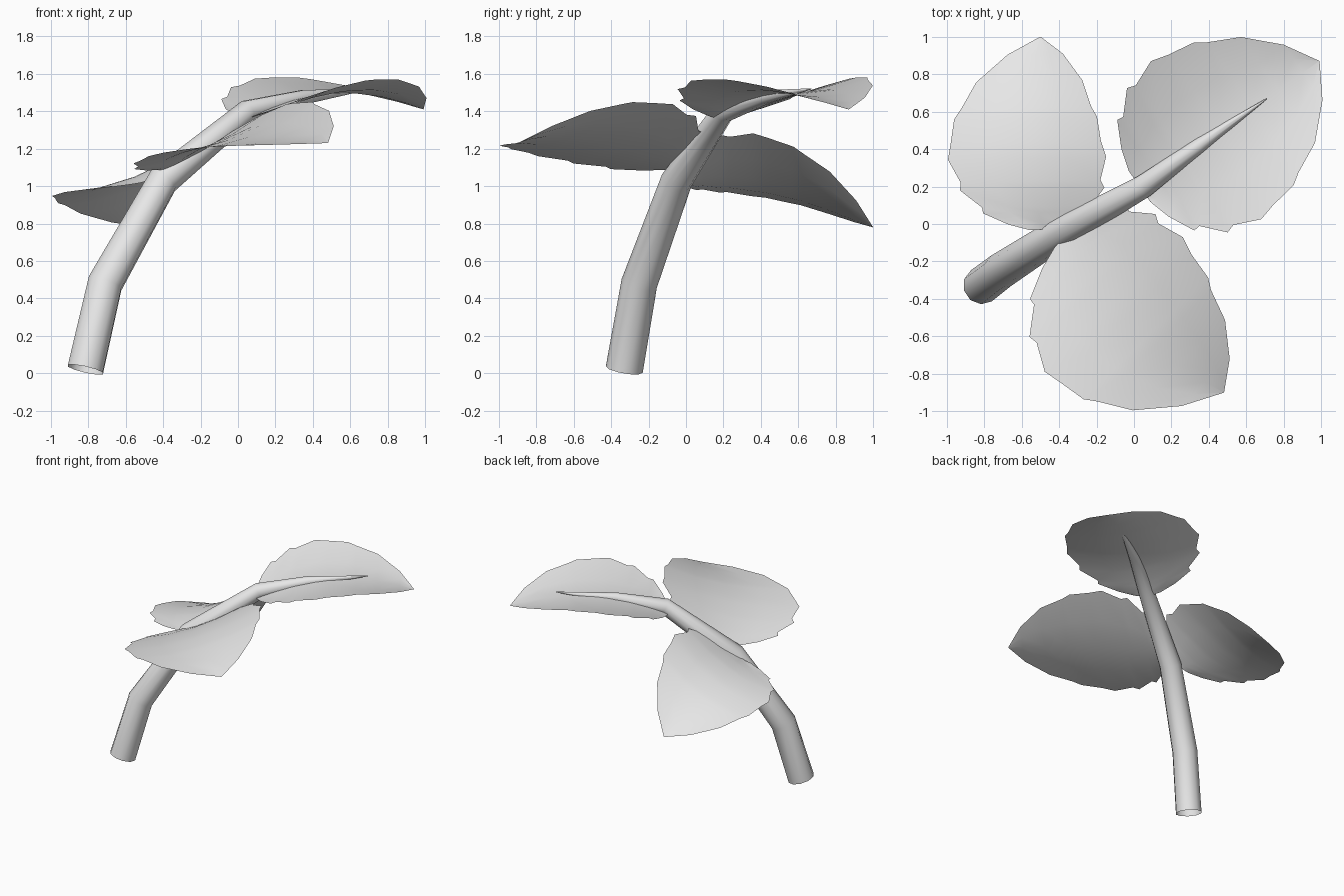
import bpy, bmesh, math
from mathutils import Vector

cube = bpy.data.objects.get("Cube")
if cube:
    bpy.data.objects.remove(cube, do_unlink=True)

grey = bpy.data.materials.new("light_grey")
grey.use_nodes = True
colour = (0.8, 0.8, 0.8, 1)
grey.diffuse_color = colour
grey.node_tree.nodes["Principled BSDF"].inputs["Base Color"].default_value = colour


def smooth(obj):
    bpy.ops.object.select_all(action='DESELECT')
    obj.select_set(True)
    bpy.context.view_layer.objects.active = obj
    bpy.ops.object.shade_smooth_by_angle(angle=math.radians(60))


def add_mesh(name, bm):
    mesh = bpy.data.meshes.new(name)
    bm.to_mesh(mesh)
    bm.free()
    mesh.materials.append(grey)
    obj = bpy.data.objects.new(name, mesh)
    bpy.context.collection.objects.link(obj)
    smooth(obj)
    return obj


def bridge(bm, rows, closed=False):
    """Join neighbouring rows of vertices with quads."""
    for a, b in zip(rows, rows[1:]):
        n = len(a)
        for i in range(n if closed else n - 1):
            j = (i + 1) % n
            bm.faces.new((a[i], a[j], b[j], b[i]))


def tube(name, path, sides=10):
    """Open tapering tube through (centre, radius) points."""
    bm = bmesh.new()
    centres = [Vector(p) for p, r in path]
    rows = []
    for k, (p, r) in enumerate(path):
        before = centres[max(k - 1, 0)]
        after = centres[min(k + 1, len(path) - 1)]
        c = centres[k]
        axis = ((c - before).normalized() + (after - c).normalized()).normalized()
        side = Vector((0.55, -0.83, 0))
        side = (side - axis * side.dot(axis)).normalized()
        other = axis.cross(side)
        ring = []
        for i in range(sides):
            a = math.tau * i / sides
            ring.append(bm.verts.new(c + r * (side * math.cos(a) + other * math.sin(a))))
        rows.append(ring)
    bridge(bm, rows, closed=True)
    return add_mesh(name, bm)


# Half width along the blade, with small teeth near the stalk
BLADE = [(0, .1), (.03, .22), (.09, .36), (.12, .355), (.21, .47), (.25, .455),
         (.37, .515), (.45, .49), (.58, .465), (.63, .425), (.77, .345),
         (.91, .18), (1, .002)]


def leaf(name, base, tip, bow, roll, cup, spread=1.0):
    """Cupped blade along a bowed midrib; roll lifts its left edge."""
    base, tip, bow = Vector(base), Vector(tip), Vector(bow)
    chord = tip - base
    side = Vector((-chord.y, chord.x, 0)).normalized() * spread
    bm = bmesh.new()
    rows = []
    for t, width in BLADE:
        mid = base + chord * t + bow * 4 * t * (1 - t)
        row = []
        for f in (-1, -.5, 0, .5, 1):
            rise = Vector((0, 0, roll * f + cup * f * f))
            row.append(bm.verts.new(mid + width * (side * f + rise)))
        rows.append(row)
    bridge(bm, rows)
    bmesh.ops.recalc_face_normals(bm, faces=bm.faces)
    bm.normal_update()
    if sum(f.normal.z for f in bm.faces) < 0:
        bmesh.ops.reverse_faces(bm, faces=bm.faces)
    return add_mesh(name, bm)


# Arching stem, narrowing to a point
tube("stem", [((-.815, -.33, .02), .1), ((-.71, -.25, .48), .097),
              ((-.40, -.05, 1.03), .085), ((.05, .2, 1.40), .062),
              ((.35, .42, 1.475), .04), ((.71, .67, 1.52), .003)])

# Three blades spreading from the stem
leaf("front_leaf", (-.35, -.05, 1.1), (.48, -.9, 1.23), (-.07, -.07, .09), .27, .13)
leaf("end_leaf", (.03, .2, 1.36), (.99, .87, 1.41), (0, 0, .11), .01, .17)
leaf("back_leaf", (-.48, -.03, 1.03), (-.5, 1, .78), (-.09, 0, .11), -.325, .145, .82)
